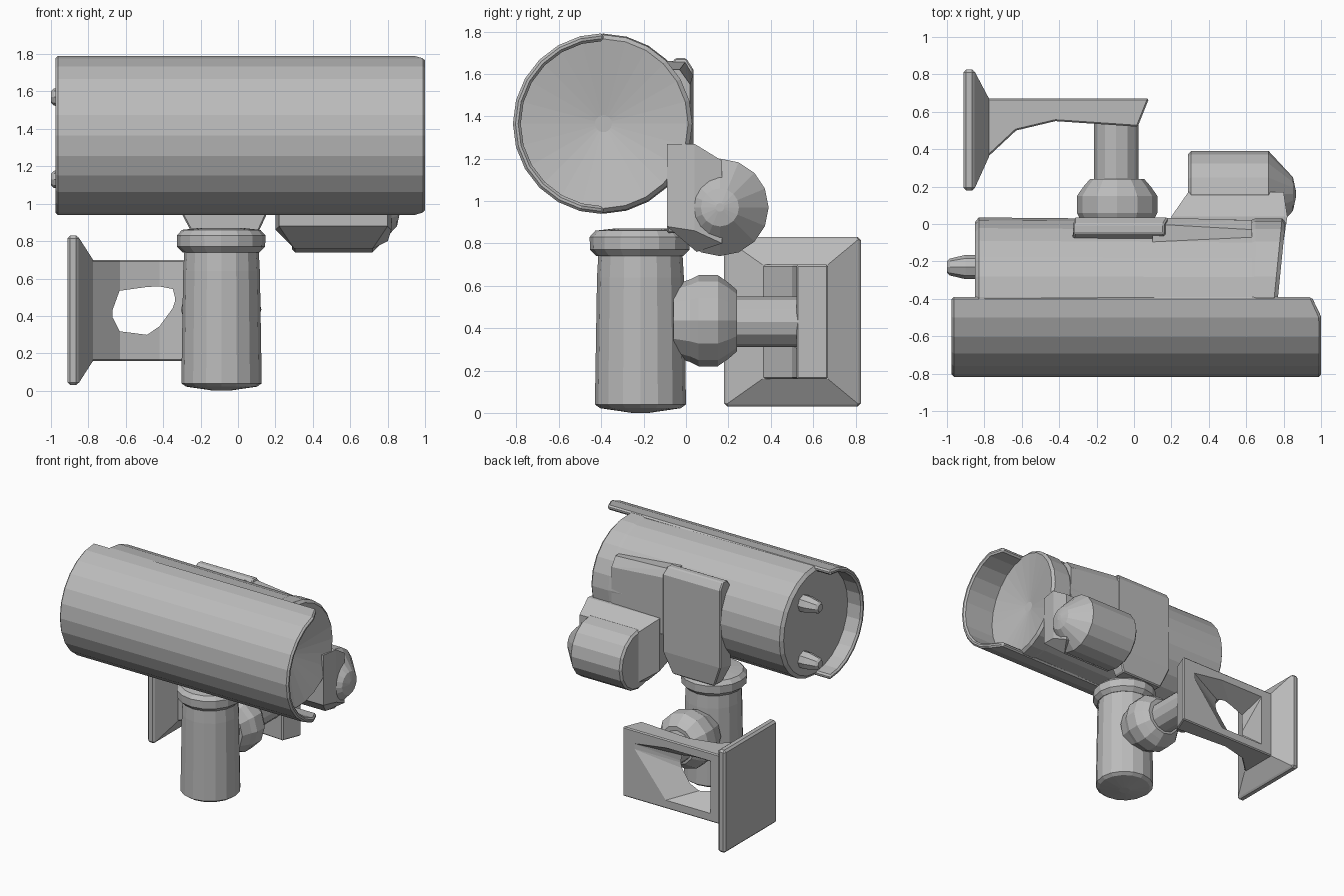
import bpy, bmesh, math
from mathutils import Vector

old = bpy.data.objects.get("Cube")
if old:
    bpy.data.objects.remove(old, do_unlink=True)

grey = bpy.data.materials.new("mid grey")
grey.use_nodes = True
COLOUR = (0.5, 0.5, 0.5, 1)
grey.diffuse_color = COLOUR
grey.node_tree.nodes["Principled BSDF"].inputs["Base Color"].default_value = COLOUR


def finish(name, bm, bevel=0):
    bmesh.ops.recalc_face_normals(bm, faces=bm.faces)
    mesh = bpy.data.meshes.new(name)
    bm.to_mesh(mesh)
    bm.free()
    mesh.materials.append(grey)
    obj = bpy.data.objects.new(name, mesh)
    bpy.context.collection.objects.link(obj)
    if bevel:
        mod = obj.modifiers.new("edge", 'BEVEL')
        mod.width = bevel
        mod.segments = 1
        mod.limit_method = 'ANGLE'
        mod.angle_limit = math.radians(40)
    return obj


def lathe(name, axis, centre, profile, sides):
    """Spin (position, radius) pairs around a line parallel to the axis."""
    bm = bmesh.new()
    rings = []
    for t, r in profile:
        ring = []
        for i in range(sides):
            a = math.tau * i / sides
            u, v = r * math.cos(a), r * math.sin(a)
            off = {'x': (t, u, v), 'y': (u, t, v), 'z': (u, v, t)}[axis]
            ring.append(bm.verts.new(Vector(centre) + Vector(off)))
        rings.append(ring)
    for a, b in zip(rings, rings[1:]):
        for i in range(sides):
            j = (i + 1) % sides
            bm.faces.new((a[i], a[j], b[j], b[i]))
    bm.faces.new(rings[0])
    bm.faces.new(rings[-1])
    return finish(name, bm)


def hull(name, points, bevel=0):
    bm = bmesh.new()
    for p in points:
        bm.verts.new(p)
    res = bmesh.ops.convex_hull(bm, input=bm.verts)
    junk = [g for g in res["geom_interior"] if isinstance(g, bmesh.types.BMVert)]
    bmesh.ops.delete(bm, geom=junk, context='VERTS')
    bmesh.ops.dissolve_limit(bm, angle_limit=0.02, verts=bm.verts, edges=bm.edges)
    return finish(name, bm, bevel)


def rect(axis, at, a0, a1, b0, b1):
    """Four corners of a rectangle lying across an axis."""
    out = []
    for a, b in ((a0, b0), (a1, b0), (a1, b1), (a0, b1)):
        out.append({'x': (at, a, b), 'y': (a, at, b), 'z': (a, b, at)}[axis])
    return out


def prism(name, outline, low, high, bevel=0):
    """Extrude an outline in x and y upwards."""
    bm = bmesh.new()
    face = bm.faces.new([bm.verts.new((x, y, low)) for x, y in outline])
    res = bmesh.ops.extrude_face_region(bm, geom=[face])
    for v in res["geom"]:
        if isinstance(v, bmesh.types.BMVert):
            v.co.z = high
    return finish(name, bm, bevel)


# Camera housing: slightly slanted front end with a shallow sunken face
CY, CZ = -0.39, 1.365
body = lathe("housing", 'x', (0, CY, CZ),
             [(-0.85, 0.40), (-0.83, 0.425), (0.63, 0.412), (0.65, 0.42),
              (0.75, 0.42), (0.77, 0.40), (0.70, 0.04)], 24)
for v in body.data.vertices:
    if v.co.x > 0.7:
        v.co.x += 0.1 * (v.co.y - CY)

# Half-round sunshield over the outer side of the housing
bm = bmesh.new()
STEPS = 12
rows = []
for i in range(STEPS + 1):
    a = math.pi * (0.5 + i / STEPS)
    tip = 0.95 if i in (0, STEPS) else 1.0
    row = []
    for x, r in ((-0.975, 0.39), (-0.975, 0.427), (tip, 0.427), (tip, 0.39)):
        row.append(bm.verts.new((x, CY + r * math.cos(a), CZ + r * math.sin(a))))
    rows.append(row)
for a, b in zip(rows, rows[1:]):
    for k in range(4):
        m = (k + 1) % 4
        bm.faces.new((a[k], a[m], b[m], b[k]))
bm.faces.new(rows[0])
bm.faces.new(rows[-1])
finish("sunshield", bm, 0.012)

# Cable glands on the rear end
for label, z in (("upper", 1.57), ("lower", 1.13)):
    lathe(label + "_cable_gland", 'x', (0, -0.23, z),
          [(-1.0, 0.03), (-0.985, 0.045), (-0.9, 0.065), (-0.84, 0.065)], 8)

# Bracket: broad leg behind the housing and a thin arm towards the lamp
hull("bracket_leg",
     rect('y', -0.09, -0.33, 0.18, 1.0, 1.62) + rect('y', 0.035, -0.32, 0.18, 1.02, 1.62)
     + rect('z', 0.85, -0.25, 0.11, -0.09, 0.01)
     + rect('z', 1.675, -0.32, 0.16, -0.05, 0.0), 0.008)
hull("bracket_arm",
     rect('x', 0.1, -0.1, 0.035, 1.15, 1.6) + rect('x', 0.1, -0.1, 0.0, 1.15, 1.66)
     + rect('x', 0.63, -0.1, 0.02, 1.15, 1.55) + rect('x', 0.63, -0.1, -0.03, 1.15, 1.62))

# Lamp mount and lamp
hull("lamp_mount",
     rect('y', -0.09, 0.22, 0.8, 0.88, 1.27) + rect('y', 0.04, 0.2, 0.82, 0.86, 1.27)
     + rect('y', 0.17, 0.29, 0.8, 0.8, 1.19) + [(0.3, 0.05, 0.76), (0.72, 0.05, 0.76)])
lathe("lamp", 'x', (0, 0.16, 0.97),
      [(0.29, 0.215), (0.305, 0.23), (0.72, 0.23), (0.85, 0.09), (0.865, 0.02)], 16)

# Post with its collar
lathe("post", 'z', (-0.088, -0.215, 0),
      [(0.0, 0.04), (0.022, 0.19), (0.04, 0.215), (0.64, 0.205), (0.76, 0.198)], 16)
lathe("post_collar", 'z', (-0.09, -0.218, 0),
      [(0.74, 0.205), (0.77, 0.235), (0.83, 0.237), (0.86, 0.21), (0.87, 0.12)], 16)

# Swivel knuckle and rod
lathe("swivel_knuckle", 'y', (-0.09, 0, 0.435),
      [(-0.06, 0.17), (0.02, 0.195), (0.06, 0.215), (0.15, 0.215), (0.2, 0.18), (0.24, 0.145)], 12)
lathe("swivel_rod", 'y', (-0.095, 0, 0.43), [(0.2, 0.12), (0.58, 0.12)], 12)

# Wall arm, hollowed from behind with a small opening through it
arm = prism("wall_arm", [(-0.8, 0.67), (0.08, 0.67), (0.02, 0.52), (-0.42, 0.55),
                         (-0.63, 0.5), (-0.78, 0.36), (-0.8, 0.36)], 0.16, 0.70, 0.008)
cutter = hull("arm_hollow_cutter",
              rect('y', 0.68, -0.68, -0.28, 0.22, 0.64)
              + [(0.0, 0.68, 0.56), (0.0, 0.68, 0.6)]
              + [(-0.67, 0.44, 0.41), (-0.62, 0.44, 0.5), (-0.52, 0.47, 0.44), (-0.62, 0.44, 0.35)])
cutter.hide_render = True
cutter.hide_viewport = True
cut = arm.modifiers.new("hollow", 'BOOLEAN')
cut.operation = 'DIFFERENCE'
cut.solver = 'EXACT'
cut.object = cutter

# Wall plate with sloping sides down to the arm
hull("wall_plate",
     rect('x', -0.912, 0.18, 0.825, 0.03, 0.83) + rect('x', -0.85, 0.18, 0.825, 0.03, 0.83), 0.015)
hull("wall_plate_slope",
     rect('x', -0.852, 0.19, 0.815, 0.04, 0.82) + rect('x', -0.775, 0.36, 0.67, 0.16, 0.70))
